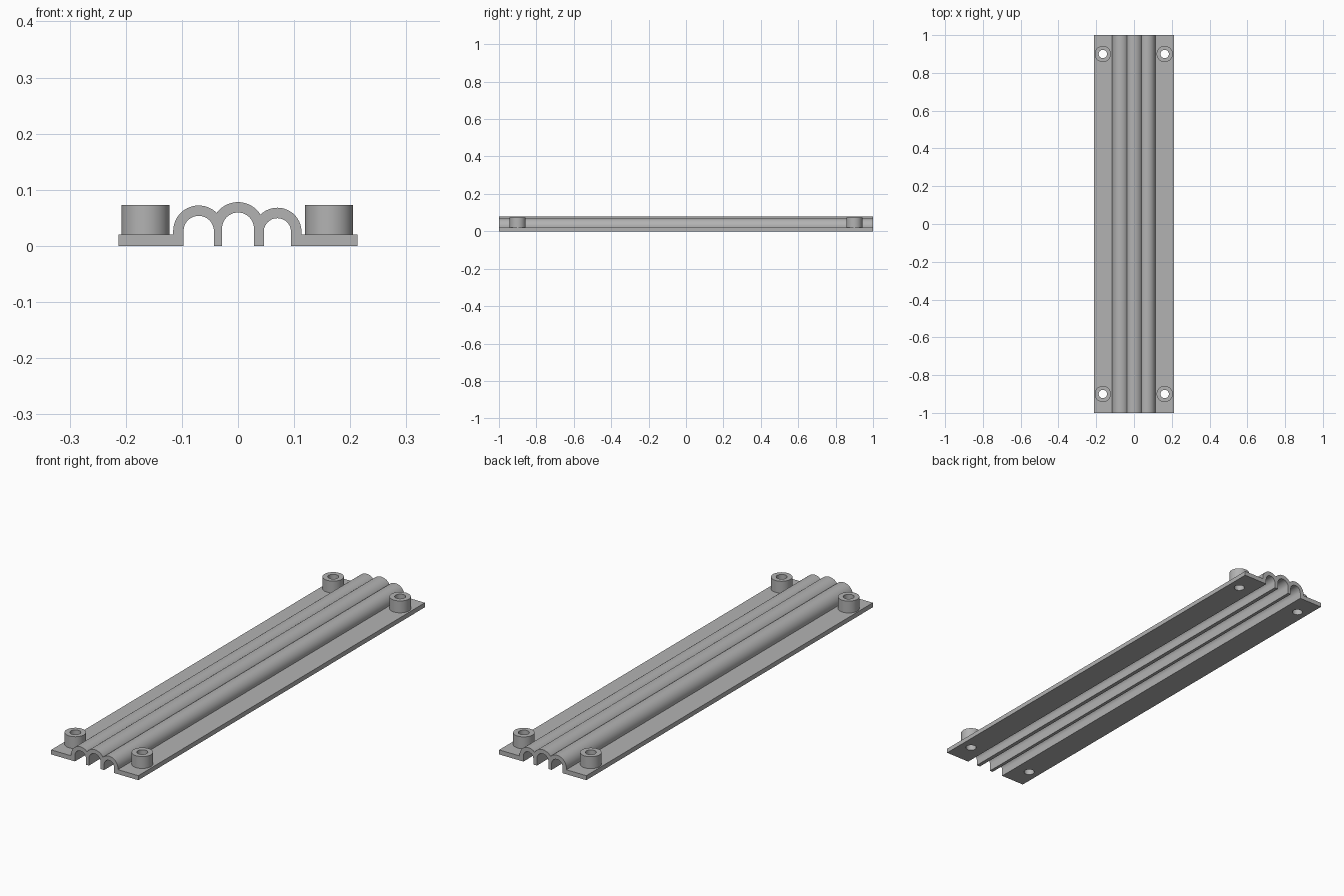
import bpy, bmesh, math
from mathutils import Vector
from mathutils.geometry import intersect_sphere_sphere_2d

if "Cube" in bpy.data.objects:
    bpy.data.objects.remove(bpy.data.objects["Cube"])

HALF_W, PLATE_T, HALF_L = 0.213, 0.02, 1.0
BOSS_TOP, BOSS_R, HOLE_R = 0.0725, 0.0428, 0.022
# Channels: centre x, centre z, inner radius, outer radius
ARCHES = [(-0.07, 0.0265, 0.027, 0.0455),
          (0.0, 0.031, 0.0285, 0.047),
          (0.0702, 0.025, 0.0243, 0.043)]

grey = bpy.data.materials.new("plain grey")
grey.diffuse_color = (0.45, 0.45, 0.45, 1)
grey.use_nodes = True
grey.node_tree.nodes["Principled BSDF"].inputs["Base Color"].default_value = grey.diffuse_color


def arc(cx, cz, r, a0, a1, n):
    return [(cx + r * math.cos(a0 + (a1 - a0) * i / n),
             cz + r * math.sin(a0 + (a1 - a0) * i / n)) for i in range(n + 1)]


def make_object(name, bm):
    bmesh.ops.recalc_face_normals(bm, faces=bm.faces)
    me = bpy.data.meshes.new(name)
    bm.to_mesh(me)
    bm.free()
    me.materials.append(grey)
    ob = bpy.data.objects.new(name, me)
    bpy.context.collection.objects.link(ob)
    return ob


def activate(ob):
    bpy.ops.object.select_all(action='DESELECT')
    ob.select_set(True)
    bpy.context.view_layer.objects.active = ob


# Outer skin: valley points where neighbouring arches meet
valleys = []
for a, b in zip(ARCHES, ARCHES[1:]):
    hits = intersect_sphere_sphere_2d(Vector(a[:2]), a[3], Vector(b[:2]), b[3])
    valleys.append(max(hits, key=lambda p: p.y))

profile = [(-HALF_W, 0), (-HALF_W, PLATE_T), (ARCHES[0][0] - ARCHES[0][3], PLATE_T)]
for i, (cx, cz, ri, ro) in enumerate(ARCHES):
    start, end = math.pi, 0.0
    if i > 0:
        start = math.atan2(valleys[i - 1].y - cz, valleys[i - 1].x - cx)
    if i < 2:
        end = math.atan2(valleys[i].y - cz, valleys[i].x - cx)
    pts = arc(cx, cz, ro, start, end, 24)
    profile += pts if i == 0 else pts[1:]
profile += [(ARCHES[2][0] + ARCHES[2][3], PLATE_T), (HALF_W, PLATE_T), (HALF_W, 0)]
# Open channels underneath, right to left
for cx, cz, ri, ro in reversed(ARCHES):
    profile += [(cx + ri, 0)] + arc(cx, cz, ri, 0, math.pi, 24) + [(cx - ri, 0)]

# Ribbed plate: profile swept along y
bm = bmesh.new()
face = bm.faces.new([bm.verts.new((x, -HALF_L, z)) for x, z in profile])
ext = bmesh.ops.extrude_face_region(bm, geom=[face], use_keep_orig=True)
bmesh.ops.translate(bm, vec=(0, 2 * HALF_L, 0),
                    verts=[g for g in ext["geom"] if isinstance(g, bmesh.types.BMVert)])
plate = make_object("ribbed_plate", bm)

# Screw holes cut through the plate
spots = [(x, y) for x in (-0.165, 0.1625) for y in (-0.9, 0.9)]
bm = bmesh.new()
for x, y in spots:
    geo = bmesh.ops.create_cone(bm, cap_ends=True, segments=48, radius1=HOLE_R,
                                radius2=HOLE_R, depth=0.1)
    bmesh.ops.translate(bm, vec=(x, y, 0), verts=geo["verts"])
cutter = make_object("hole_cutter", bm)
cutter.hide_render = True
mod = plate.modifiers.new("holes", 'BOOLEAN')
mod.operation, mod.solver, mod.object = 'DIFFERENCE', 'EXACT', cutter
activate(plate)
bpy.ops.object.modifier_apply(modifier=mod.name)
bpy.data.objects.remove(cutter)
bpy.ops.object.shade_smooth_by_angle(angle=math.radians(30))

# Hollow screw bosses
for x, y in spots:
    bm = bmesh.new()
    rings = []
    for r, z in ((BOSS_R, PLATE_T), (BOSS_R, BOSS_TOP), (HOLE_R, BOSS_TOP), (HOLE_R, PLATE_T)):
        rings.append([bm.verts.new((x + px, y + py, z))
                      for px, py in arc(0, 0, r, 0, math.tau, 48)[:-1]])
    for k in range(4):
        a, b = rings[k], rings[(k + 1) % 4]
        for i in range(48):
            j = (i + 1) % 48
            bm.faces.new((a[i], a[j], b[j], b[i]))
    boss = make_object(f"screw_boss_{'left' if x < 0 else 'right'}_{'front' if y < 0 else 'back'}", bm)
    activate(boss)
    bpy.ops.object.shade_smooth_by_angle(angle=math.radians(30))
